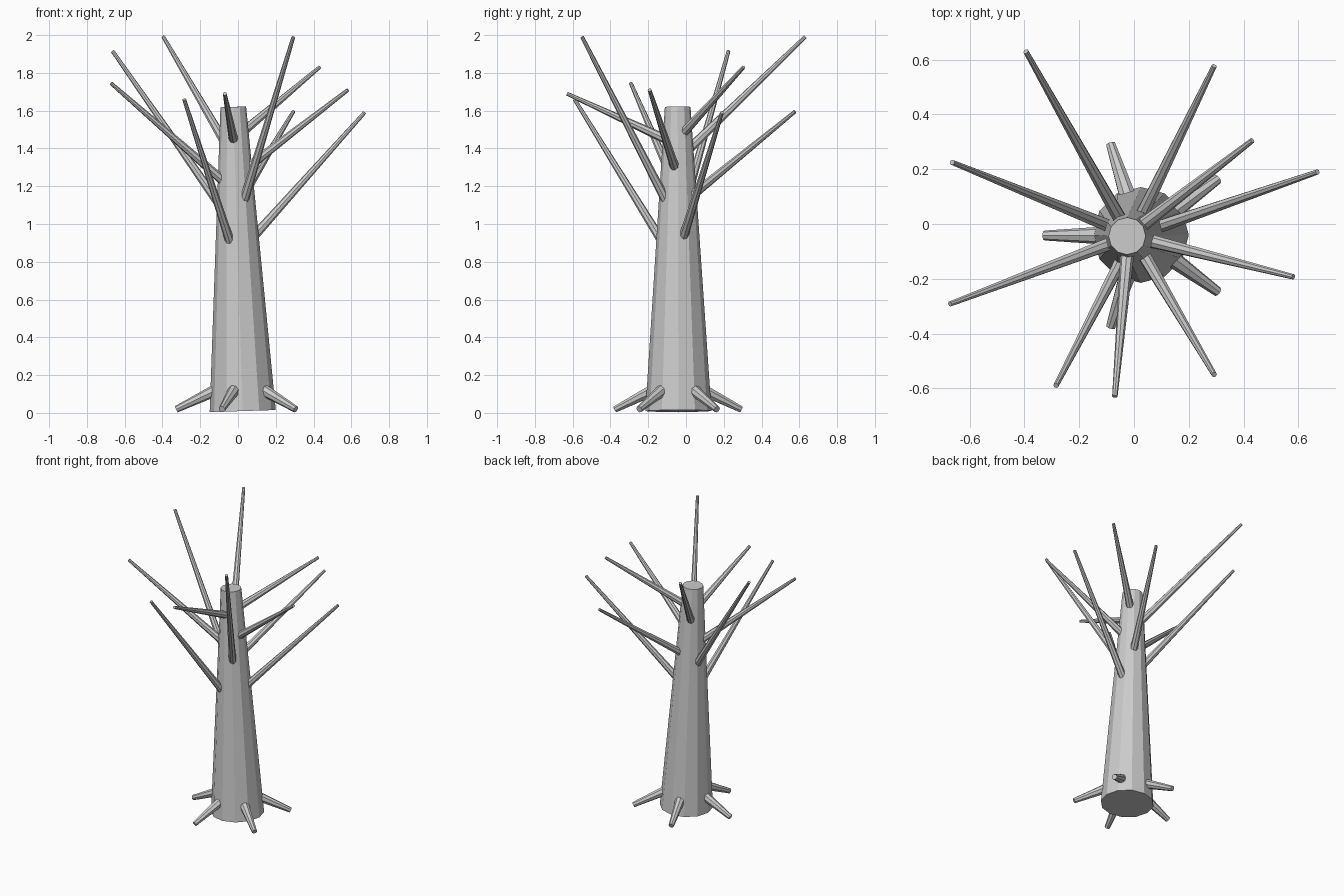
import bpy, math
from mathutils import Vector

if "Cube" in bpy.data.objects:
    bpy.data.objects.remove(bpy.data.objects["Cube"])

bark = bpy.data.materials.new("grey_bark")
bark.diffuse_color = (0.6, 0.6, 0.6, 1)
bark.use_nodes = True
bark.node_tree.nodes["Principled BSDF"].inputs["Base Color"].default_value = bark.diffuse_color


def limb(name, start, end, r1, r2, sides):
    """Tapered flat-faced cylinder running from start to end."""
    start, end = Vector(start), Vector(end)
    axis = end - start
    bpy.ops.mesh.primitive_cone_add(vertices=sides, radius1=r1, radius2=r2,
                                    depth=axis.length, location=(start + end) / 2)
    ob = bpy.context.object
    ob.name = name
    ob.rotation_mode = 'QUATERNION'
    ob.rotation_quaternion = Vector((0, 0, 1)).rotation_difference(axis)
    ob.data.materials.append(bark)
    return ob


# Trunk, leaning slightly to the left
BASE = Vector((0.025, -0.04, 0.01))
TOP = Vector((-0.025, -0.044, 1.62))
limb("trunk", BASE, TOP, 0.175, 0.068, 12)


def trunk_axis(z):
    return BASE.lerp(TOP, (z - BASE.z) / (TOP.z - BASE.z))


# Branches: tip position and the height where each leaves the trunk axis
branches = [
    ((-0.395, 0.63, 1.99), 1.34),
    ((0.293, 0.577, 1.595), 1.09),
    ((0.432, 0.305, 1.83), 1.45),
    ((0.67, 0.19, 1.59), 0.84),
    ((0.582, -0.193, 1.71), 1.25),
    ((0.293, -0.55, 1.99), 1.0),
    ((-0.07, -0.63, 1.69), 1.42),
    ((-0.285, -0.59, 1.66), 0.77),
    ((-0.672, -0.292, 1.745), 1.17),
    ((-0.664, 0.225, 1.915), 0.97),
]
for i, (tip, z) in enumerate(branches):
    limb(f"branch_{i + 1}", trunk_axis(z), tip, 0.027, 0.01, 8)

# Five roots spread evenly around the foot
for i in range(5):
    a = math.radians(36 + 72 * i)
    out = Vector((math.cos(a), math.sin(a), 0))
    foot = Vector((0.023, -0.042, 0))
    limb(f"root_{i + 1}", foot + out * 0.10 + Vector((0, 0, 0.14)),
         foot + out * 0.35 + Vector((0, 0, 0.019)), 0.035, 0.018, 8)
